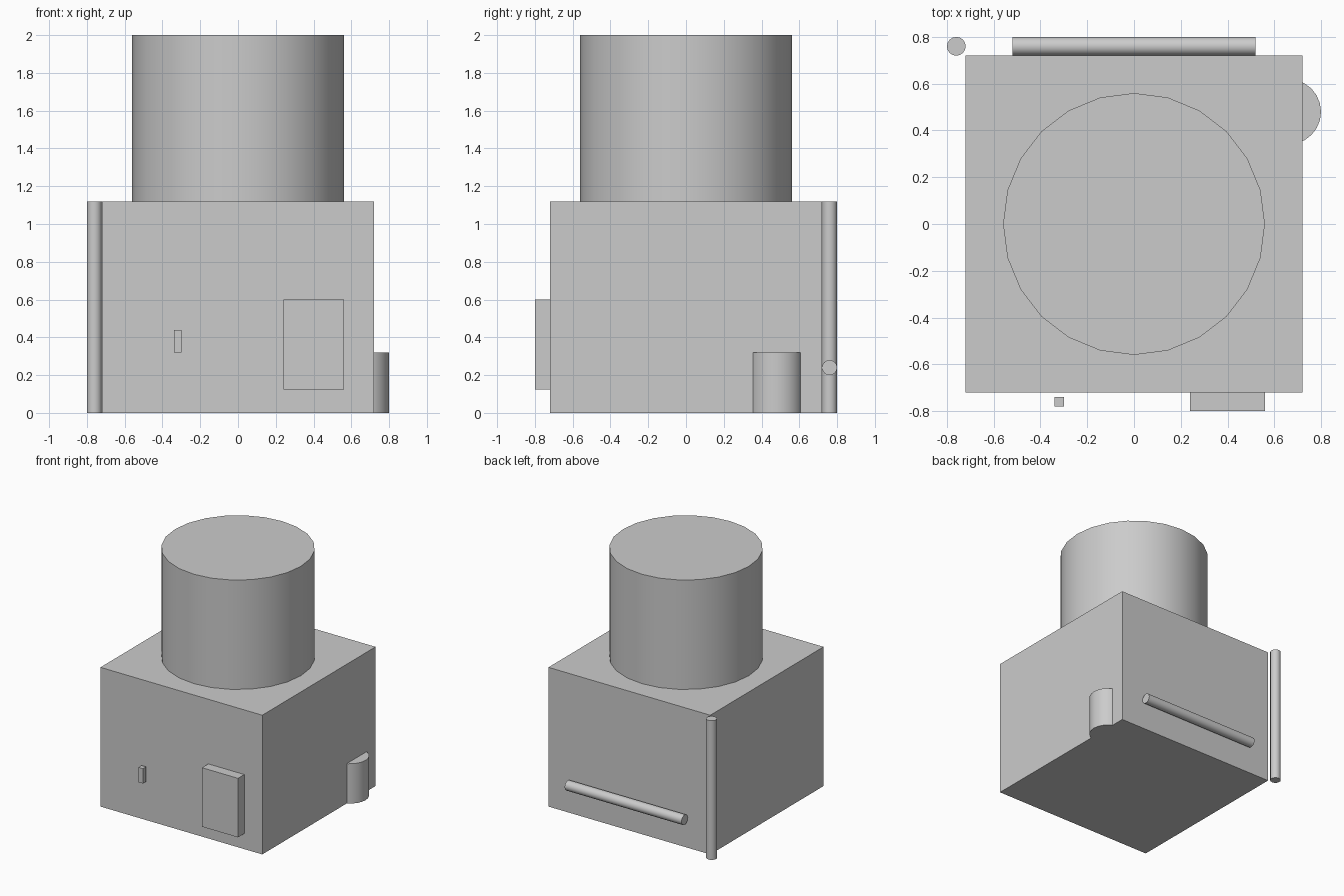
import bpy
import math

if "Cube" in bpy.data.objects:
    bpy.data.objects.remove(bpy.data.objects["Cube"])


def box(name, x, y, z):
    """Box from (min, max) ranges."""
    bpy.ops.mesh.primitive_cube_add(size=1)
    ob = bpy.context.object
    ob.name = name
    for i, (lo, hi) in enumerate((x, y, z)):
        ob.location[i] = (lo + hi) / 2
        ob.scale[i] = hi - lo
    bpy.ops.object.transform_apply(location=False, rotation=False, scale=True)
    return ob


def cylinder(name, radius, depth, centre, sides, rotation=(0, 0, 0)):
    """Smooth-sided cylinder with sharp caps."""
    bpy.ops.mesh.primitive_cylinder_add(vertices=sides, radius=radius, depth=depth,
                                        location=centre, rotation=rotation)
    ob = bpy.context.object
    ob.name = name
    bpy.ops.object.shade_smooth_by_angle(angle=math.radians(35))
    return ob


# Main body: square block with round tower on top
box("base_block", (-0.72, 0.72), (-0.72, 0.72), (0, 1.12))
cylinder("tower", 0.56, 0.88, (0, 0, 1.56), 24)

# Front: panel and small handle standing off the wall
box("front_panel", (0.24, 0.56), (-0.80, -0.72), (0.125, 0.60))
box("front_handle", (-0.34, -0.30), (-0.78, -0.74), (0.32, 0.44))

# Right side: small tank half sunk into the wall
cylinder("side_tank", 0.14, 0.32, (0.66, 0.48, 0.16), 24)

# Back: upright corner pipe and horizontal pipe
cylinder("corner_pipe", 0.04, 1.12, (-0.76, 0.76, 0.56), 16)
cylinder("back_pipe", 0.04, 1.04, (0, 0.76, 0.24), 16, (0, math.pi / 2, 0))
